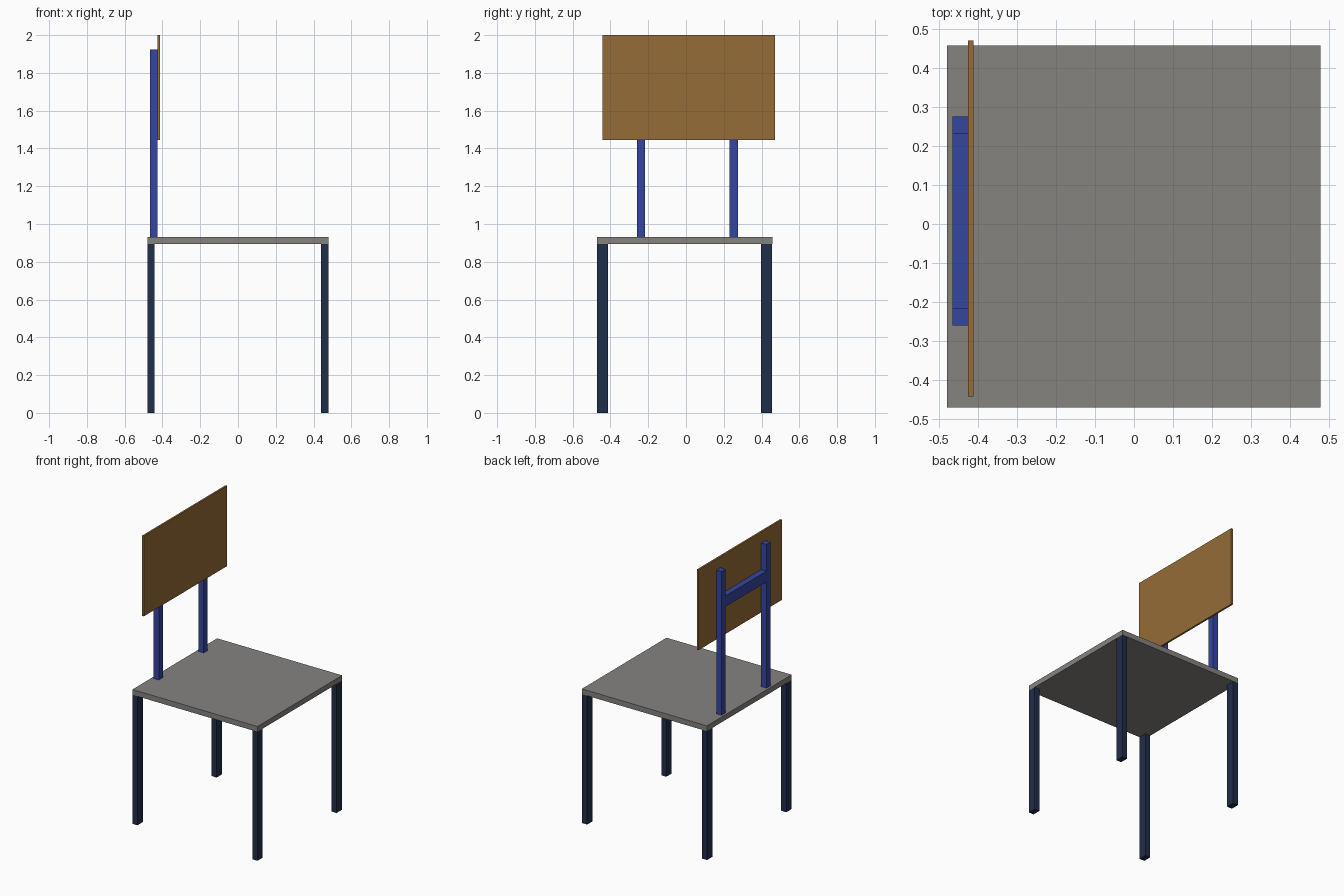
import bpy
import bmesh

if "Cube" in bpy.data.objects:
    bpy.data.objects.remove(bpy.data.objects["Cube"])


def material(name, srgb):
    m = bpy.data.materials.new(name)
    lin = [c / 12.92 if c <= 0.04045 else ((c + 0.055) / 1.055) ** 2.4
           for c in (v / 255 for v in srgb)]
    m.diffuse_color = (*lin, 1.0)
    m.use_nodes = True
    m.node_tree.nodes["Principled BSDF"].inputs["Base Color"].default_value = m.diffuse_color
    return m


def box(name, x, y, z, mat):
    """Box spanning the given (low, high) ranges."""
    bm = bmesh.new()
    bmesh.ops.create_cube(bm, size=1.0)
    for v in bm.verts:
        v.co = [r[0] if c < 0 else r[1] for c, r in zip(v.co, (x, y, z))]
    mesh = bpy.data.meshes.new(name)
    bm.to_mesh(mesh)
    bm.free()
    mesh.materials.append(mat)
    ob = bpy.data.objects.new(name, mesh)
    bpy.context.collection.objects.link(ob)
    return ob


grey = material("grey seat", (134, 131, 128))
navy = material("dark navy legs", (32, 46, 73))
blue = material("blue frame", (53, 70, 160))
brown = material("brown backrest", (150, 108, 55))

# Seat slab
box("seat", (-0.48, 0.478), (-0.47, 0.457), (0.893, 0.93), grey)

# Four legs at the seat corners
for xn, x in (("left", (-0.48, -0.441)), ("right", (0.439, 0.478))):
    for yn, y in (("front", (-0.47, -0.412)), ("back", (0.396, 0.455))):
        box(f"{yn}_{xn}_leg", x, y, (0, 0.895), navy)

# Backrest frame: two posts and a cross rail
frame_x = (-0.465, -0.425)
for yn, y in (("front", (-0.26, -0.216)), ("back", (0.231, 0.275))):
    box(f"{yn}_back_post", frame_x, y, (0.925, 1.925), blue)
box("cross_rail", frame_x, (-0.216, 0.231), (1.665, 1.74), blue)

# Backrest panel
box("backrest_panel", (-0.425, -0.412), (-0.442, 0.47), (1.444, 2.0), brown)
